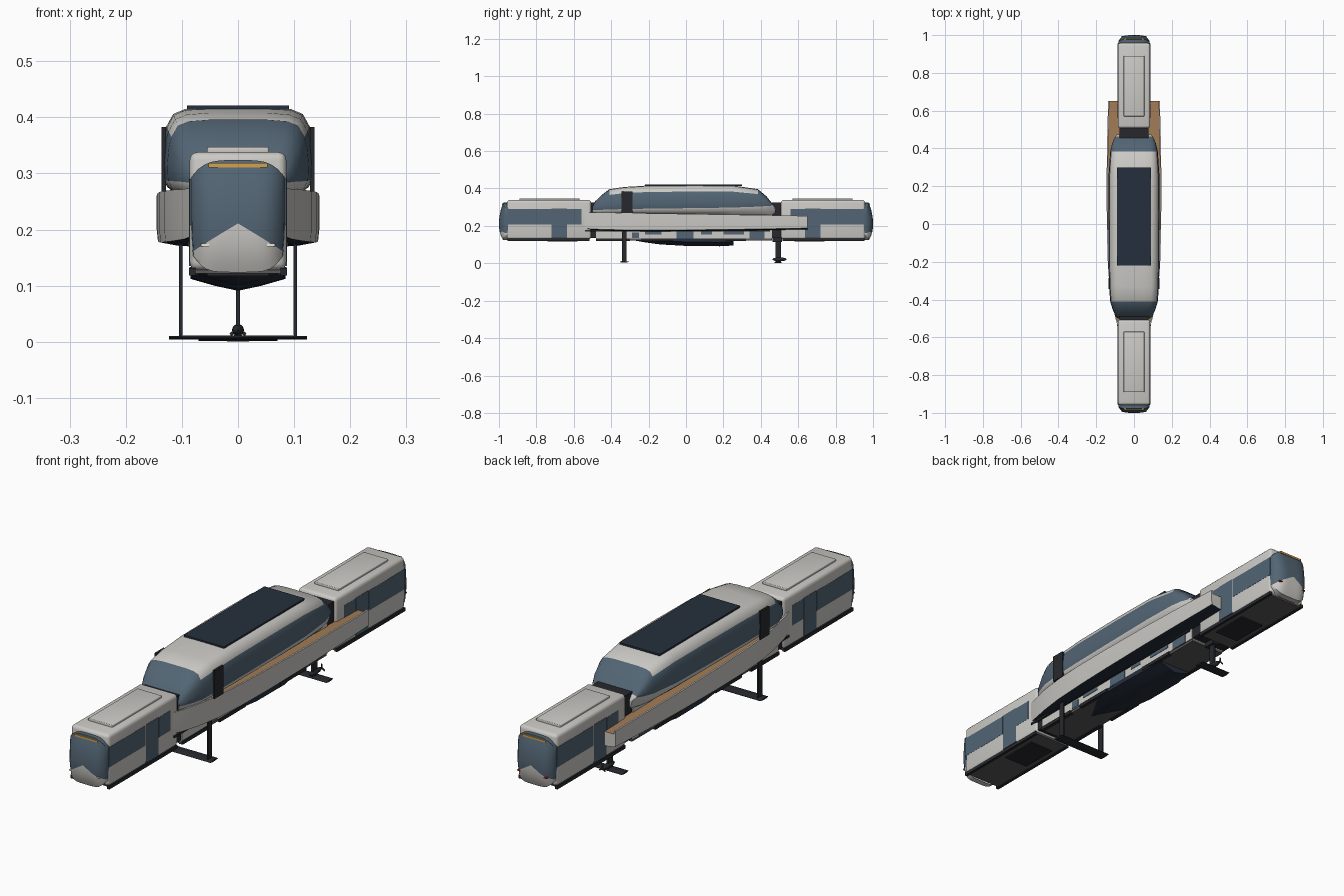
import bpy, bmesh, math
from mathutils import Vector

if "Cube" in bpy.data.objects:
    bpy.data.objects.remove(bpy.data.objects["Cube"])


def mat(name, rgb):
    m = bpy.data.materials.new(name)
    m.diffuse_color = (*rgb, 1)
    m.use_nodes = True
    m.node_tree.nodes["Principled BSDF"].inputs["Base Color"].default_value = m.diffuse_color
    return m


BODY = mat("pale_body", (0.60, 0.59, 0.56))
GLASS = mat("blue_glass", (0.085, 0.13, 0.175))
DARK = mat("black_trim", (0.02, 0.022, 0.026))
NAVY = mat("navy", (0.018, 0.028, 0.045))
WOOD = mat("teak", (0.36, 0.20, 0.09))
GREY = mat("floor_grey", (0.10, 0.10, 0.10))
AMBER = mat("amber", (0.65, 0.36, 0.08))
LAMP = mat("lamp", (0.85, 0.82, 0.7))
RED = mat("tail_red", (0.5, 0.03, 0.02))


def finish(name, bm, mats, angle=35):
    bmesh.ops.recalc_face_normals(bm, faces=bm.faces)
    me = bpy.data.meshes.new(name)
    bm.to_mesh(me)
    bm.free()
    ob = bpy.data.objects.new(name, me)
    bpy.context.collection.objects.link(ob)
    for m in mats:
        me.materials.append(m)
    bpy.ops.object.select_all(action='DESELECT')
    ob.select_set(True)
    bpy.context.view_layer.objects.active = ob
    bpy.ops.object.shade_smooth_by_angle(angle=math.radians(angle))
    return ob


def box(name, x, y, z, m, bevel=0):
    """Box from (min, max) ranges."""
    bm = bmesh.new()
    bmesh.ops.create_cube(bm, size=1)
    for v in bm.verts:
        v.co = Vector([(a + b) / 2 + c * (b - a) for (a, b), c in zip((x, y, z), v.co)])
    if bevel:
        bmesh.ops.bevel(bm, geom=bm.edges[:], offset=bevel, segments=3, profile=0.5, affect='EDGES')
    return finish(name, bm, [m])


def pair(name, x, y, z, m):
    box(name + "_right", x, y, z, m)
    box(name + "_left", (-x[1], -x[0]), y, z, m)


def span(s, a, b):
    return tuple(sorted((s * a, s * b)))


def loft(name, stations, half_section, mats, pick, caps=(0, 0), angle=35):
    """Skin mirrored half sections (bottom centre to top centre) along y."""
    bm = bmesh.new()
    rings = []
    for st in stations:
        h = half_section(*st[1:])
        pts = h + [(-x, z) for x, z in h[-2:0:-1]]
        rings.append([bm.verts.new((x, st[0], z)) for x, z in pts])
    n, k = len(rings[0]), len(h) - 1
    for i in range(len(rings) - 1):
        for j in range(n):
            f = bm.faces.new((rings[i][j], rings[i][(j + 1) % n], rings[i + 1][(j + 1) % n], rings[i + 1][j]))
            f.material_index = pick(i, j if j < k else n - 1 - j)
    for r, c in zip((rings[0], rings[-1]), caps):
        bm.faces.new(r).material_index = c
    return finish(name, bm, mats, angle)


# Upper cabin: pale base and roof, wraparound glass
def cabin_section(w, zt, z1):
    b, z2 = 0.262, z1 + (zt - z1) * 0.72
    return [(0, b), (w * .8, b), (w * .93, b + (z1 - b) * .45), (w * .99, z1), (w, z1 + (z2 - z1) * .4),
            (w * .975, z1 + (z2 - z1) * .8), (w * .94, z2), (w * .85, zt - (zt - z2) * .35),
            (w * .7, zt - (zt - z2) * .1), (w * .4, zt), (0, zt)]


cab = [(-.5, .085, .305, .283), (-.487, .098, .33, .285), (-.45, .114, .366, .286), (-.41, .126, .396, .287),
       (-.33, .132, .408, .29), (-.2, .135, .416, .292), (.05, .136, .418, .295), (.25, .135, .416, .298),
       (.385, .126, .396, .303), (.43, .115, .358, .306), (.462, .1, .318, .308), (.475, .09, .303, .296)]
loft("upper_cabin", cab, cabin_section, [BODY, GLASS],
     lambda i, j: int(3 <= j <= 5 and i < 10 or j >= 3 and (i < 3 or i in (8, 9))), (1, 0), 40)
box("solar_roof", (-.091, .091), (-.22, .3), (.414, .421), NAVY)
pair("cabin_pillar", (.128, .136), (-.345, -.287), (.268, .383), DARK)


# Boat hull with inset timber deck and dark underside
def hull_section(w, zt, zb):
    return [(0, zb - .008), (w * .75, zb - .006), (w * .985, zb), (w, zb + .02), (w, zt), (w - .007, zt),
            (w - .007, zt - .014), (0, zt - .014)]


hull = [(-.55, .084, .274, .188), (-.5, .098, .272, .183), (-.42, .116, .271, .18), (-.32, .131, .269, .178),
        (-.18, .140, .267, .177), (0, .144, .264, .178), (.25, .145, .26, .181), (.45, .142, .257, .184),
        (.65, .137, .253, .188)]
loft("boat_hull", hull, hull_section, [BODY, WOOD, NAVY],
     lambda i, j: 2 if j < 2 else (1 if j >= 6 else 0))

# Planing keel below the middle car
loft("keel_hull", [(-.27, .02, .121, .128), (-.22, .05, .112, .127), (-.14, .075, .101, .126), (0, .085, .093, .125),
                   (.18, .084, .091, .125), (.255, .07, .095, .125)],
     lambda w, zb, zt: [(0, zb), (w * .5, zb + .009), (w, zb + .021), (w, zt + .008), (0, zt + .008)],
     [NAVY], lambda i, j: 0)

# Middle car, mostly hidden by the hull
box("middle_car", (-.082, .082), (-.48, .46), (.132, .265), BODY)
box("middle_floor", (-.078, .078), (-.48, .46), (.122, .135), GREY)
for k, (a, b, lo, hi) in enumerate([(-.29, -.25, .135, .165), (-.22, -.13, .155, .176), (-.05, .04, .132, .177),
                                    (.08, .14, .155, .176), (.2, .31, .155, .176), (.34, .42, .132, .177)]):
    pair(f"middle_window_{k}", (.078, .084), (a, b), (lo, hi), GLASS)
for k, (a, b) in enumerate([(-.48, -.3), (-.24, -.07), (.15, .32)]):
    pair(f"middle_skirt_{k}", (.07, .086), (a, b), (.119, .133), DARK)
pair("chine_rail", (.08, .09), (-.54, .45), (.17, .178), DARK)


# Curved nose: pale chin rising to a V, glass above
def nose(name, s):
    bm = bmesh.new()
    us = [math.sin(math.pi / 2 * (k / 8)) for k in range(-8, 9)]
    grid = []
    for u in us:
        a = abs(u)
        zb, zt, zv = .124 + .03 * a ** 5, .324 - .032 * a ** 4, .211 - .05 * a
        zs = [zb + (zv - zb) * t for t in (0, 0, .25, .6, 1)] + [zv + (zt - zv) * t for t in (.25, .5, .75, 1, 1)]
        col = []
        for r, z in enumerate(zs):
            t = (z - .205) / (.12 if z > .205 else .085)
            d = .047 * (1 - .5 * abs(t) ** 2.2) * (1 - .75 * a ** 5)
            if r in (0, len(zs) - 1) or a > .999:
                d = 0
            w = .084 - .006 * max(0, -t)
            x = w * u
            col.append(bm.verts.new((s * x, -s * (.953 + d), z)))
        grid.append(col)
    for c0, c1 in zip(grid, grid[1:]):
        for r in range(len(c0) - 1):
            f = bm.faces.new((c0[r], c1[r], c1[r + 1], c0[r + 1]))
            f.material_index = int(r >= 4)
    finish(name, bm, [BODY, GLASS], 45)


# Two identical end cars facing opposite ways
for s, end in ((1, "front"), (-1, "rear")):
    Y = lambda a, b: span(s, a, b)
    box(end + "_car_body", (-.086, .086), Y(-.958, -.507), (.128, .338), BODY, .014)
    nose(end + "_nose", s)
    box(end + "_roof_unit", (-.055, .055), Y(-.89, -.57), (.334, .347), BODY, .003)
    box(end + "_underfloor", (-.078, .078), Y(-.945, -.515), (.122, .132), GREY)
    box(end + "_bogie", (-.055, .055), Y(-.74, -.58), (.117, .126), DARK)
    pair(end + "_skirt", (.076, .0875), Y(-.955, -.515), (.118, .132), DARK)
    pair(end + "_window_long", (.08, .0868), Y(-.955, -.72), (.208, .29), GLASS)
    pair(end + "_door", (.08, .0872), Y(-.718, -.637), (.135, .292), GLASS)
    pair(end + "_window_short", (.08, .0868), Y(-.635, -.56), (.208, .29), GLASS)
    box(end + "_gangway", (-.078, .078), Y(-.51, -.455), (.135, .325), DARK)
    box(end + "_display", (-.053, .053), Y(-.984, -.955), (.311, .319), AMBER)
    pair(end + "_lamp", (.052, .066), Y(-.995, -.975), (.170, .175), LAMP if s > 0 else RED)


# Hydrofoils: twin struts forward, single strut aft
def foil(name, half, y, chord, z):
    loft(name, [(y - chord / 2, 0), (y - chord * .25, .004), (y + chord * .1, .004), (y + chord / 2, .0005)],
         lambda t: [(0, z - t - .0003), (half, z - t * .7 - .0003), (half, z + t * .7 + .0003), (0, z + t + .0003)],
         [DARK], lambda i, j: 0)


pair("front_strut", (.099, .105), (-.343, -.317), (.008, .19), DARK)
foil("front_foil", .123, -.33, .05, .0075)
box("rear_strut", (-.004, .004), (.478, .507), (.005, .2), DARK)
box("rear_strut_mount", (-.014, .014), (.462, .512), (.115, .165), DARK)
foil("rear_foil", .07, .492, .045, .005)

# Drive pod and propeller
bm = bmesh.new()
bmesh.ops.create_uvsphere(bm, u_segments=16, v_segments=10, radius=.0105)
for v in bm.verts:
    v.co = Vector((v.co.x, .5 + v.co.y * 3.6, .021 + v.co.z))
finish("drive_pod", bm, [DARK])
for k in range(3):
    p = box(f"propeller_blade_{k}", (-.003, .003), (-.001, .001), (0, .016), DARK)
    p.location = (0, .54, .021)
    p.rotation_euler = (0, k * math.tau / 3, 0)
